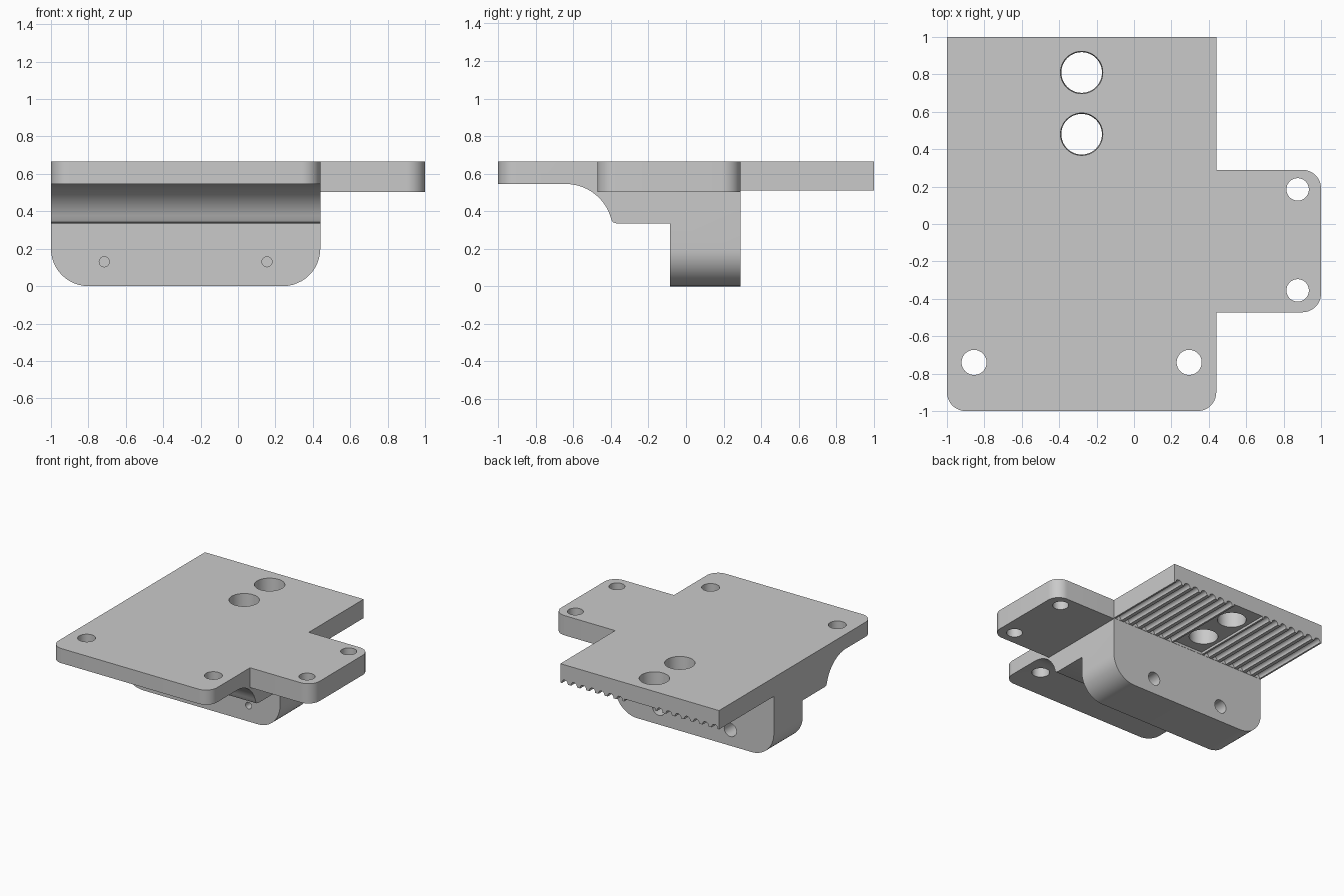
import bpy, bmesh, math
from mathutils import Matrix, Vector

if "Cube" in bpy.data.objects:
    bpy.data.objects.remove(bpy.data.objects["Cube"], do_unlink=True)

grey = bpy.data.materials.new("plain_grey")
grey.use_nodes = True
grey.diffuse_color = (0.59, 0.59, 0.59, 1)
grey.node_tree.nodes["Principled BSDF"].inputs["Base Color"].default_value = grey.diffuse_color

LEFT, RIGHT, TOP = -1.0, 0.44, 0.665
MID = (LEFT + RIGHT) / 2


def finish(bm, name):
    bmesh.ops.recalc_face_normals(bm, faces=bm.faces)
    mesh = bpy.data.meshes.new(name)
    bm.to_mesh(mesh)
    bm.free()
    mesh.materials.append(grey)
    obj = bpy.data.objects.new(name, mesh)
    bpy.context.collection.objects.link(obj)
    return obj


def round_edges(bm, axis, test, radius):
    """Round the edges that run along one axis and pass the test."""
    def along(e):
        d = e.verts[0].co - e.verts[1].co
        return abs(d[axis]) > 0.99 * d.length
    edges = [e for e in bm.edges if along(e) and all(test(v.co) for v in e.verts)]
    bmesh.ops.bevel(bm, geom=edges, offset=radius, segments=12, profile=0.5, affect='EDGES')


def add_prism(bm, outline, x0, x1):
    """Closed prism along x from a (y, z) outline."""
    a, b = ([bm.verts.new((x, y, z)) for y, z in outline] for x in (x0, x1))
    bm.faces.new(a)
    bm.faces.new(b[::-1])
    for i in range(len(outline)):
        bm.faces.new((a[i], a[i - 1], b[i - 1], b[i]))


def add_box(bm, low, high):
    low, high = Vector(low), Vector(high)
    mat = Matrix.Translation((low + high) / 2) @ Matrix.Diagonal((*(high - low), 1))
    bmesh.ops.create_cube(bm, size=1, matrix=mat)


def add_rod(bm, centre, r1, r2, depth, along_y=False, sides=48):
    turn = Matrix.Rotation(math.pi / 2, 4, 'X') if along_y else Matrix()
    bmesh.ops.create_cone(bm, cap_ends=True, segments=sides, radius1=r1, radius2=r2,
                          depth=depth, matrix=Matrix.Translation(centre) @ turn)


def combine(target, tool, operation):
    mod = target.modifiers.new(operation, 'BOOLEAN')
    mod.operation, mod.solver, mod.object = operation, 'EXACT', tool
    bpy.context.view_layer.objects.active = target
    bpy.ops.object.modifier_apply(modifier=mod.name)
    bpy.data.objects.remove(tool, do_unlink=True)


# Body: side profile with a concave sweep, shelf and hanging block
profile = [(1, TOP), (-1, TOP), (-1, 0.545)]
for i in range(15):
    a = math.radians(90 - i * 76 / 14)
    profile.append((-0.64 + 0.25 * math.cos(a), 0.295 + 0.25 * math.sin(a)))
profile += [(-0.39, 0.342), (-0.37, 0.335), (-0.085, 0.335),
            (-0.085, 0), (0.29, 0), (0.29, 0.51), (1, 0.51)]
bm = bmesh.new()
add_prism(bm, profile, LEFT, RIGHT)
round_edges(bm, 2, lambda c: c.y < -0.999, 0.1)
round_edges(bm, 1, lambda c: c.z < 0.001, 0.2)
body = finish(bm, "mounting_plate")

# Side tab with rounded outer corners
bm = bmesh.new()
add_box(bm, (RIGHT - 0.02, -0.472, 0.503), (1, 0.29, TOP))
round_edges(bm, 2, lambda c: c.x > 0.999, 0.1)
combine(body, finish(bm, "side_tab"), 'UNION')

# Toothed belt grooves on both sides of the flat pad
bm = bmesh.new()
for side in (-1, 1):
    for i in range(7):
        x = MID + side * (0.14 + 0.083 * (i + 0.5))
        add_rod(bm, (x, 0.692, 0.514), 0.027, 0.027, 0.8, True, 16)
combine(body, finish(bm, "groove_cutter"), 'DIFFERENCE')

# Recessed pad around the large holes
bm = bmesh.new()
add_box(bm, (MID - 0.14, 0.292, 0.4), (MID + 0.14, 1.1, 0.53))
combine(body, finish(bm, "pad_cutter"), 'DIFFERENCE')

# Vertical through holes and blind holes in the block
bm = bmesh.new()
for y in (0.48, 0.81):
    add_rod(bm, (MID, y, 0.6), 0.107, 0.115, 0.24)
for x in (-0.855, 0.295):
    add_rod(bm, (x, -0.74, 0.6), 0.067, 0.067, 0.3)
for y in (-0.355, 0.185):
    add_rod(bm, (0.875, y, 0.6), 0.06, 0.06, 0.3)
for side in (-1, 1):
    add_rod(bm, (MID + side * 0.435, -0.085, 0.13), 0.027, 0.027, 0.2, True, 24)
    add_rod(bm, (MID + side * 0.325, 0.29, 0.13), 0.055, 0.055, 0.4, True, 32)
combine(body, finish(bm, "hole_cutter"), 'DIFFERENCE')

bpy.ops.object.select_all(action='DESELECT')
body.select_set(True)
bpy.context.view_layer.objects.active = body
bpy.ops.object.shade_smooth_by_angle(angle=math.radians(30))
